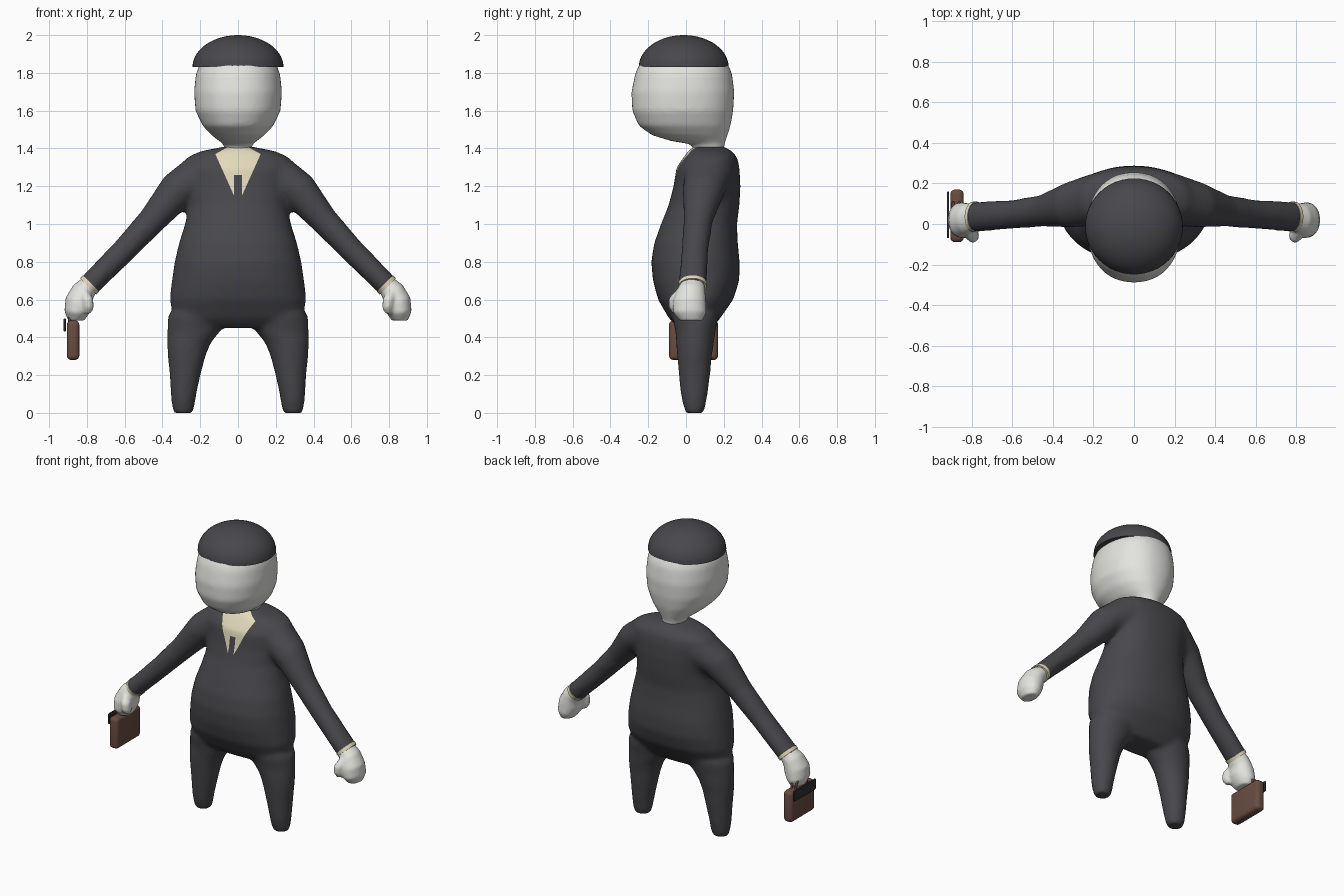
import bpy
import bmesh
from math import sin, cos, pi, radians
from mathutils import Vector

cube = bpy.data.objects.get("Cube")
if cube:
    bpy.data.objects.remove(cube, do_unlink=True)


def material(name, r, g, b):
    m = bpy.data.materials.new(name)
    m.use_nodes = True
    m.diffuse_color = (r, g, b, 1)
    bsdf = m.node_tree.nodes["Principled BSDF"]
    bsdf.inputs["Base Color"].default_value = (r, g, b, 1)
    bsdf.inputs["Roughness"].default_value = 0.8
    return m


charcoal = material("charcoal cloth", 0.065, 0.063, 0.071)
pale = material("pale skin", 0.77, 0.77, 0.74)
cream = material("cream shirt", 0.77, 0.70, 0.50)
brown = material("brown leather", 0.14, 0.073, 0.052)
black = material("black trim", 0.03, 0.03, 0.033)


def add_object(name, bm, mat):
    bmesh.ops.recalc_face_normals(bm, faces=bm.faces)
    mesh = bpy.data.meshes.new(name)
    bm.to_mesh(mesh)
    bm.free()
    mesh.materials.append(mat)
    mesh.shade_smooth()
    obj = bpy.data.objects.new(name, mesh)
    bpy.context.collection.objects.link(obj)
    return obj


def activate(obj):
    bpy.ops.object.select_all(action="DESELECT")
    obj.select_set(True)
    bpy.context.view_layer.objects.active = obj


def loft(bm, rings, side=1, power=2.0, n=32):
    """Closed tube; ring = x, y, z, half width, half depth, tilt in degrees."""
    loops = []
    for x, y, z, rx, ry, tilt in rings:
        t = radians(tilt * side)
        loop = []
        for i in range(n):
            c, s = cos(2 * pi * i / n), sin(2 * pi * i / n)
            u = rx * abs(c) ** (2 / power) * (1 if c > 0 else -1)
            v = ry * abs(s) ** (2 / power) * (1 if s > 0 else -1)
            loop.append(bm.verts.new((side * x + u * cos(t), y + v, z + u * sin(t))))
        loops.append(loop)
    for a, b in zip(loops, loops[1:]):
        for i in range(n):
            j = (i + 1) % n
            bm.faces.new((a[i], a[j], b[j], b[i]))
    bm.faces.new(loops[0][::-1])
    bm.faces.new(loops[-1])


def upright(rows, x=0):
    """Rings from z, half width, front y, back y."""
    return [(x, (f + b) / 2, z, w, (b - f) / 2, 0) for z, w, f, b in rows]


def blend(obj, voxel, rounds):
    """Fuse overlapping volumes into one soft skin."""
    activate(obj)
    remesh = obj.modifiers.new("fuse", "REMESH")
    remesh.mode = "VOXEL"
    remesh.voxel_size = voxel
    soft = obj.modifiers.new("soften", "SMOOTH")
    soft.factor = 0.5
    soft.iterations = rounds
    for name in ("fuse", "soften"):
        bpy.ops.object.modifier_apply(modifier=name)
    obj.data.shade_smooth()


# Suit: torso, legs and sleeves fused together
torso = upright([
    (0.45, 0.25, -0.04, 0.14), (0.5, 0.34, -0.09, 0.18),
    (0.6, 0.362, -0.148, 0.25), (0.7, 0.35, -0.175, 0.282),
    (0.8, 0.335, -0.184, 0.284), (0.9, 0.312, -0.168, 0.274),
    (1.0, 0.28, -0.132, 0.27), (1.1, 0.26, -0.092, 0.283),
    (1.2, 0.27, -0.066, 0.288), (1.3, 0.295, -0.05, 0.283),
    (1.35, 0.275, -0.015, 0.272), (1.385, 0.2, 0.01, 0.245),
    (1.41, 0.07, 0.04, 0.2)])
leg = [
    (0.29, 0.045, -0.006, 0.048, 0.045, 0), (0.29, 0.045, 0.03, 0.06, 0.058, 0),
    (0.288, 0.043, 0.1, 0.068, 0.072, 0), (0.28, 0.045, 0.2, 0.082, 0.083, 0),
    (0.272, 0.045, 0.3, 0.1, 0.092, 0), (0.26, 0.048, 0.37, 0.116, 0.1, 0),
    (0.235, 0.05, 0.43, 0.14, 0.106, 0), (0.22, 0.05, 0.52, 0.15, 0.125, 0)]
sleeve = [
    (0.2, 0.12, 1.25, 0.12, 0.13, 55), (0.32, 0.095, 1.18, 0.1, 0.112, 44),
    (0.455, 0.065, 1.02, 0.075, 0.078, 44), (0.602, 0.047, 0.862, 0.065, 0.071, 45),
    (0.785, 0.035, 0.678, 0.06, 0.075, 45), (0.797, 0.035, 0.666, 0.058, 0.073, 45)]
bm = bmesh.new()
loft(bm, torso, power=2.25, n=48)
for side in (1, -1):
    loft(bm, leg, side)
    loft(bm, sleeve, side)
suit = add_object("suit", bm, charcoal)
blend(suit, 0.016, 8)

# Shirt front and tie cut into the chest
suit.data.materials.append(cream)
bm = bmesh.new()
bm.from_mesh(suit.data)
cuts = [((0, 0, 1.26), (0, 0, 1))]
for side in (1, -1):
    corner = (side * 0.12, 0, 1.37)
    cuts += [(corner, (0.24, 0, -0.108 * side)), (corner, (0.04, 0, 0.07 * side)),
             ((side * 0.02, 0, 0), (1, 0, 0))]


def on_chest(face):
    c = face.calc_center_median()
    return c.y < 0.12 and c.z > 1.08 and abs(c.x) < 0.2


for point, normal in cuts:
    faces = [f for f in bm.faces if on_chest(f)]
    geom = list({e for f in faces for e in f.edges}) + faces
    geom += list({v for f in faces for v in f.verts})
    bmesh.ops.bisect_plane(bm, geom=geom, plane_co=point, plane_no=normal, dist=1e-5)
for f in bm.faces:
    c = f.calc_center_median()
    x = abs(c.x)
    in_vee = c.z > 1.37 + (x - 0.12) * 0.24 / 0.108
    below_collar = c.z < 1.37 + (0.12 - x) * 0.04 / 0.07
    tie = x < 0.02 and c.z < 1.26
    f.material_index = int(on_chest(f) and in_vee and below_collar and not tie)
for v in bm.verts:
    v.co.z = max(v.co.z, 0)
bm.to_mesh(suit.data)
bm.free()

# Head and neck
head = upright([
    (1.36, 0.068, 0.04, 0.2), (1.42, 0.074, 0.035, 0.203),
    (1.44, 0.1, -0.08, 0.21), (1.47, 0.14, -0.18, 0.22),
    (1.52, 0.187, -0.25, 0.236), (1.6, 0.225, -0.285, 0.25),
    (1.7, 0.233, -0.289, 0.256), (1.8, 0.222, -0.268, 0.243),
    (1.85, 0.2, -0.245, 0.22), (1.89, 0.17, -0.2, 0.18)])
bm = bmesh.new()
loft(bm, head, power=2.2, n=48)
blend(add_object("head", bm, pale), 0.016, 5)

# Domed hat
steps = 14
dome = []
for i in range(steps):
    a = pi / 2 * i / steps
    dome.append((0, -0.012, 1.83 + 0.17 * sin(a), 0.241 * cos(a), 0.238 * cos(a), 0))
dome.append((0, -0.012, 2.0, 0.004, 0.004, 0))
bm = bmesh.new()
loft(bm, dome, n=48)
hat = add_object("hat", bm, charcoal)
activate(hat)
bpy.ops.object.shade_smooth_by_angle(angle=radians(40))

# Mitten hands with thumbs, and shirt cuffs
palm = [
    (0.78, 0.035, 0.683, 0.05, 0.064, 45), (0.82, 0.025, 0.64, 0.064, 0.077, 38),
    (0.842, 0.018, 0.585, 0.075, 0.088, 20), (0.855, 0.02, 0.53, 0.065, 0.088, 8),
    (0.857, 0.028, 0.488, 0.042, 0.06, 0)]
thumb = [
    (0.81, -0.03, 0.645, 0.02, 0.03, 0), (0.797, -0.056, 0.605, 0.031, 0.037, 0),
    (0.792, -0.056, 0.555, 0.029, 0.035, 0), (0.795, -0.05, 0.525, 0.015, 0.02, 0)]
cuff = [(0.778, 0.035, 0.685, 0.061, 0.076, 45), (0.793, 0.035, 0.67, 0.06, 0.075, 45)]
for label, side in (("left", 1), ("right", -1)):
    bm = bmesh.new()
    loft(bm, palm, side)
    loft(bm, thumb, side, n=16)
    blend(add_object(label + "_hand", bm, pale), 0.01, 5)
    bm = bmesh.new()
    loft(bm, cuff, side)
    activate(add_object(label + "_cuff", bm, cream))
    bpy.ops.object.shade_smooth_by_angle(angle=radians(40))


# Briefcase with a dark side panel
def rounded_box(name, centre, size, radius, mat):
    bm = bmesh.new()
    bmesh.ops.create_cube(bm, size=1)
    bmesh.ops.scale(bm, vec=size, verts=bm.verts)
    bmesh.ops.translate(bm, vec=centre, verts=bm.verts)
    bmesh.ops.bevel(bm, geom=bm.edges[:], offset=radius, segments=4,
                    profile=0.5, affect="EDGES")
    activate(add_object(name, bm, mat))
    bpy.ops.object.shade_smooth_by_angle(angle=radians(40))


rounded_box("briefcase", (-0.873, 0.04, 0.385), (0.066, 0.26, 0.21), 0.024, brown)
rounded_box("briefcase_panel", (-0.917, 0.045, 0.465), (0.011, 0.23, 0.07), 0.004, black)

# Two arched carrying handles
for label, x in (("outer", -0.892), ("inner", -0.862)):
    curve = bpy.data.curves.new(label + "_handle", "CURVE")
    curve.dimensions = "3D"
    curve.bevel_depth = 0.007
    curve.bevel_resolution = 2
    spline = curve.splines.new("POLY")
    spline.points.add(12)
    for i, p in enumerate(spline.points):
        a = pi * i / 12
        p.co = (x, 0.045 + 0.06 * cos(a), 0.485 + 0.06 * sin(a), 1)
    curve.materials.append(brown)
    handle = bpy.data.objects.new(label + "_handle", curve)
    bpy.context.collection.objects.link(handle)
